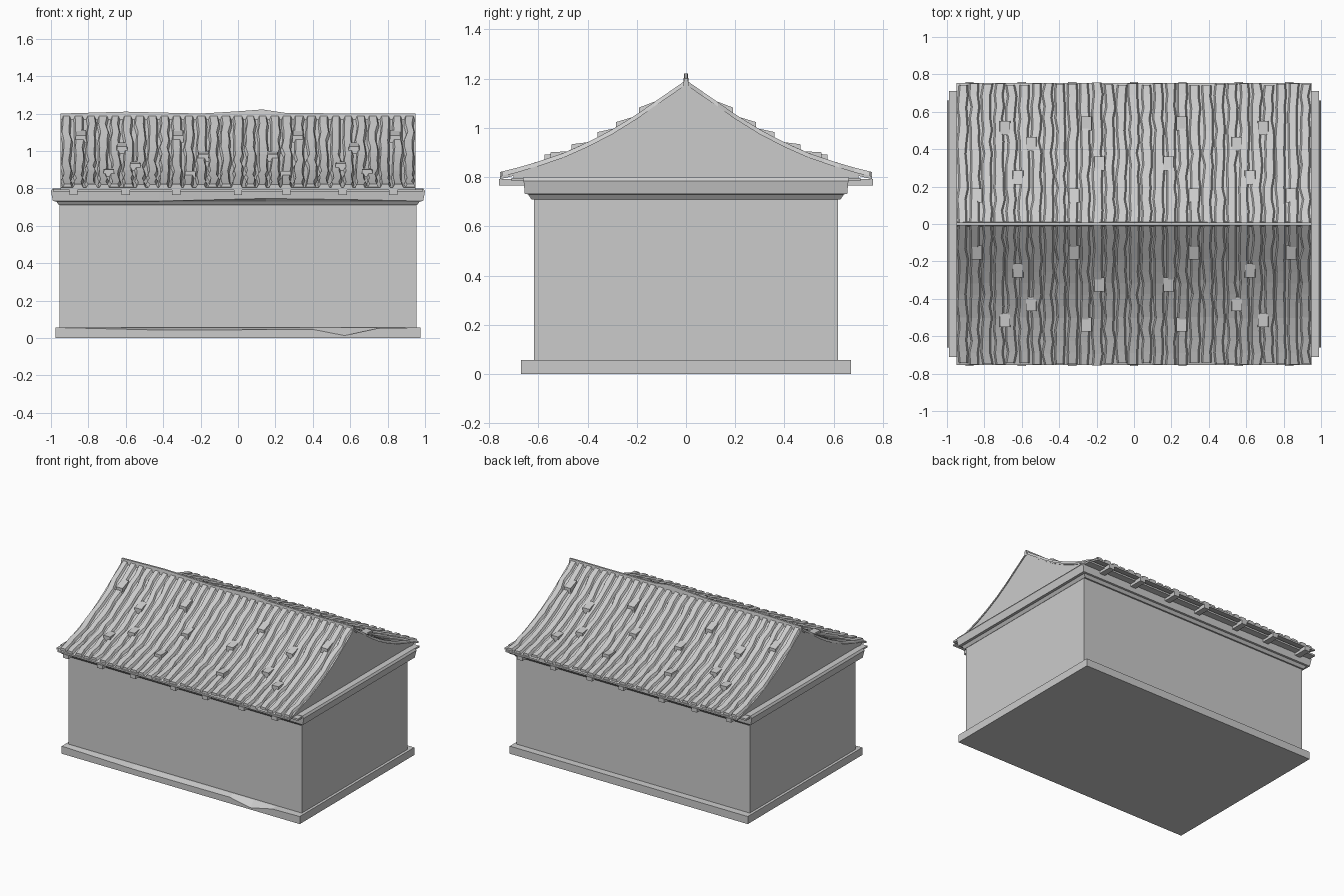
import bpy, bmesh, math, random
from mathutils import Vector

random.seed(4)
cube = bpy.data.objects.get("Cube")
if cube:
    bpy.data.objects.remove(cube, do_unlink=True)

stone = bpy.data.materials.new("stone_grey")
stone.use_nodes = True
GREY = (0.6, 0.6, 0.6, 1)
stone.diffuse_color = GREY
stone.node_tree.nodes["Principled BSDF"].inputs["Base Color"].default_value = GREY


def finish(bm, name, axes=(False, False, False)):
    """Turn a bmesh into an object, mirrored across the chosen axes."""
    bmesh.ops.recalc_face_normals(bm, faces=bm.faces)
    mesh = bpy.data.meshes.new(name)
    bm.to_mesh(mesh)
    bm.free()
    mesh.materials.append(stone)
    obj = bpy.data.objects.new(name, mesh)
    bpy.context.collection.objects.link(obj)
    if any(axes):
        mod = obj.modifiers.new("Mirror", "MIRROR")
        mod.use_axis = axes
        mod.use_mirror_merge = False
    return obj


def loft(bm, rings):
    """Skin closed rings of points and cap both ends."""
    rows = [[bm.verts.new(p) for p in ring] for ring in rings]
    n = len(rows[0])
    for a, b in zip(rows, rows[1:]):
        for i in range(n):
            j = (i + 1) % n
            bm.faces.new((a[i], a[j], b[j], b[i]))
    bm.faces.new(rows[0][::-1])
    bm.faces.new(rows[-1])


def box(bm, x, y, z):
    loft(bm, [[(x[0], y[0], h), (x[1], y[0], h), (x[1], y[1], h), (x[0], y[1], h)] for h in z])


def extrude_x(bm, profile, half):
    loft(bm, [[(x, y, z) for y, z in profile] for x in (-half, half)])


def worn_ring(hx, hy, z, wear=()):
    """Rectangle whose front edge is raised or lowered at worn spots."""
    front = [(-hx, -hy, z)] + [(x, -hy, z + dz) for x, dz in wear] + [(hx, -hy, z)]
    return front + [(hx, hy, z), (-hx, hy, z)]


# Curve of the roof underside, from ridge to eave
CURVE = [(0, 1.165), (0.1, 1.096), (0.2, 1.026), (0.3, 0.964), (0.4, 0.912),
         (0.5, 0.868), (0.6, 0.834), (0.7, 0.805), (0.755, 0.792)]


def roof_z(y):
    for (a, za), (b, zb) in zip(CURVE, CURVE[1:]):
        if y <= b:
            return za + (zb - za) * (y - a) / (b - a)
    return CURVE[-1][1]


# Plinth with a chipped front edge
bm = bmesh.new()
chips = [(-0.4, -0.014), (0.4, -0.01), (0.57, -0.043), (0.75, -0.004)]
flat = [(x, 0) for x, _ in chips]
loft(bm, [worn_ring(0.975, 0.67, 0, flat),
          worn_ring(0.975, 0.67, 0.056, chips),
          worn_ring(0.955, 0.63, 0.056, flat)])
finish(bm, "plinth")

# Walls
bm = bmesh.new()
box(bm, (-0.955, 0.955), (-0.617, 0.617), (0.05, 0.72))
finish(bm, "walls")

# Stepped cornice, worn along its lower front edge
bm = bmesh.new()
wear = [(-0.42, 0), (0.15, 0.014), (0.6, 0.008)]
flat = [(x, 0) for x, _ in wear]
loft(bm, [worn_ring(0.957, 0.628, 0.71, flat),
          worn_ring(0.972, 0.642, 0.73, flat),
          worn_ring(0.99, 0.655, 0.732, wear),
          worn_ring(1.0, 0.66, 0.785, flat),
          worn_ring(0.99, 0.66, 0.8, flat)])
finish(bm, "cornice")

# Soffit board under the eaves
bm = bmesh.new()
box(bm, (-0.988, 0.988), (-0.71, 0.71), (0.784, 0.797))
finish(bm, "soffit_board")

# Gable block filling the roof
bm = bmesh.new()
half = [(y, z) for y, z in CURVE[:-1]]
extrude_x(bm, [(-y, z) for y, z in half[:0:-1]] + half + [(0.7, 0.79), (-0.7, 0.79)], 0.945)
finish(bm, "gable_block")

# Roof deck
bm = bmesh.new()
lower = [(-y, z) for y, z in CURVE]
upper = [(-y, z + 0.012) for y, z in CURVE]
extrude_x(bm, lower + upper[::-1], 0.95)
finish(bm, "roof_deck", (False, True, False))

# Wavy raised roof strips
bm = bmesh.new()
COUNT = 29
pitch = 1.9 / COUNT
for i in range(COUNT):
    cx = -0.95 + pitch * (i + 0.5)
    end = random.uniform(0.74, 0.757)
    rings = []
    for k in range(13):
        y = 0.008 + (end - 0.008) * k / 12
        wob = 0 if k == 0 else random.uniform(-0.007, 0.007)
        wide = 0.028 + random.uniform(-0.003, 0.002)
        x = max(-0.95 + wide, min(0.95 - wide, cx + wob))
        z = roof_z(y) + 0.01
        rings.append([(x - wide, -y, z), (x + wide, -y, z),
                      (x + wide - 0.009, -y, z + 0.019), (x - wide + 0.009, -y, z + 0.019)])
    loft(bm, rings)
finish(bm, "roof_strips", (False, True, False))

# Lifted wedge tiles scattered over the slopes
bm = bmesh.new()
for x, y in [(0.84, 0.19), (0.62, 0.285), (0.55, 0.465), (0.69, 0.55),
             (0.32, 0.19), (0.255, 0.575), (0.185, 0.36)]:
    rings = []
    for d, lift in ((-0.075, 0.026), (0, 0.05)):
        z = roof_z(y + d)
        rings.append([(x - 0.03, -y - d, z + 0.01), (x + 0.03, -y - d, z + 0.01),
                      (x + 0.027, -y - d, z + lift), (x - 0.027, -y - d, z + lift)])
    loft(bm, rings)
finish(bm, "lifted_tiles", (True, True, False))

# Rafter ends under the eaves
bm = bmesh.new()
for x in (-0.88, -0.6, -0.33, 0, 0.26, 0.56, 0.83):
    box(bm, (x - 0.022, x + 0.022), (-0.76, -0.64), (0.765, 0.793))
finish(bm, "rafter_ends", (False, True, False))

# Ridge beam with an uneven top
bm = bmesh.new()
rings = []
for x, top in [(-0.95, 1.2), (-0.6, 1.21), (-0.2, 1.2), (0, 1.212),
               (0.13, 1.222), (0.25, 1.204), (0.6, 1.2), (0.95, 1.2)]:
    rings.append([(x, -0.014, 1.16), (x, 0.014, 1.16), (x, 0.007, top), (x, -0.007, top)])
loft(bm, rings)
finish(bm, "ridge_beam")
